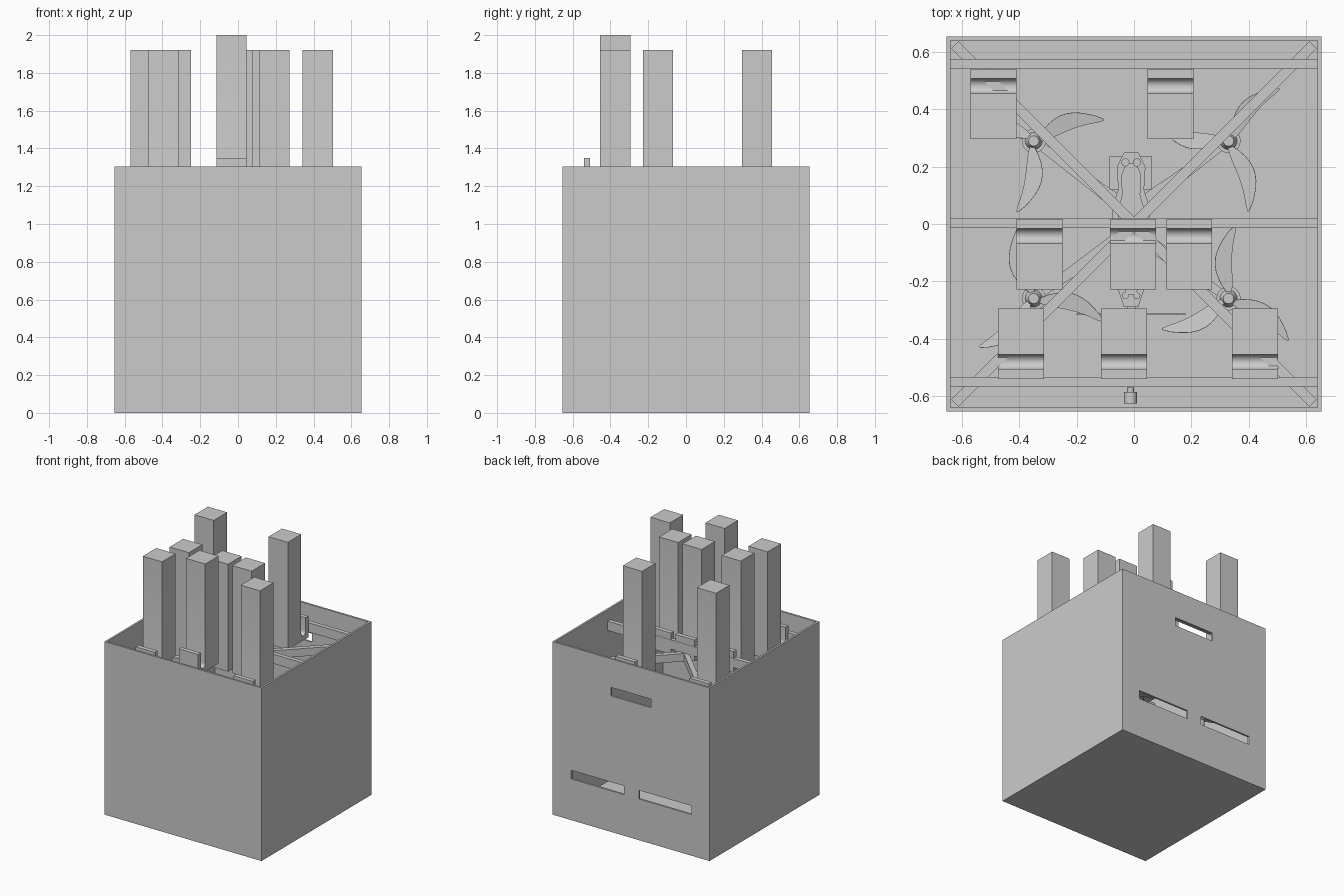
import bpy, bmesh
from math import sin, cos, pi, radians, atan2, hypot
from mathutils import Matrix, Vector

if "Cube" in bpy.data.objects:
    bpy.data.objects.remove(bpy.data.objects["Cube"], do_unlink=True)

GREY = (0.6, 0.6, 0.6, 1)
grey = bpy.data.materials.new("plain_grey")
grey.use_nodes = True
grey.diffuse_color = GREY
grey.node_tree.nodes["Principled BSDF"].inputs["Base Color"].default_value = GREY


def finish(bm, name, matrix=None, smooth=False):
    bmesh.ops.recalc_face_normals(bm, faces=bm.faces)
    mesh = bpy.data.meshes.new(name)
    bm.to_mesh(mesh)
    bm.free()
    mesh.materials.append(grey)
    ob = bpy.data.objects.new(name, mesh)
    if matrix:
        mesh.transform(matrix)
    bpy.context.collection.objects.link(ob)
    if smooth:
        bpy.ops.object.select_all(action='DESELECT')
        ob.select_set(True)
        bpy.context.view_layer.objects.active = ob
        bpy.ops.object.shade_smooth_by_angle(angle=radians(35))
    return ob


def box(name, lo, hi, matrix=None):
    bm = bmesh.new()
    bmesh.ops.create_cube(bm, size=1)
    for v in bm.verts:
        v.co = [l + (c + 0.5) * (h - l) for c, l, h in zip(v.co, lo, hi)]
    return finish(bm, name, matrix)


def extrude(name, points, depth, matrix=None, smooth=False):
    """Extrude an outline of 3D points along a vector."""
    bm = bmesh.new()
    face = bm.faces.new([bm.verts.new(p) for p in points])
    result = bmesh.ops.extrude_face_region(bm, geom=[face])
    moved = [g for g in result["geom"] if isinstance(g, bmesh.types.BMVert)]
    bmesh.ops.translate(bm, verts=moved, vec=depth)
    return finish(bm, name, matrix, smooth)


def cylinder(name, radius, depth, centre, turn=None, top=None):
    bm = bmesh.new()
    bmesh.ops.create_cone(bm, cap_ends=True, segments=24, radius1=radius,
                          radius2=radius if top is None else top, depth=depth)
    return finish(bm, name, Matrix.Translation(centre) @ (turn or Matrix()), True)


# Open crate: one outer block with the inside and three back slots cut away
W, INNER, RIM = 0.655, 0.64, 1.305
crate = box("crate", (-W, -W, 0), (W, W, RIM))
cutters = [box("inside_cutter", (-INNER, -INNER, 0.012), (INNER, INNER, RIM + 1)),
           box("upper_slot_cutter", (-0.168, 0.6, 1.025), (0.168, 0.7, 1.09)),
           box("lower_slot_cutter", (0.06, 0.6, 0.31), (0.5, 0.7, 0.376)),
           box("lower_slot_cutter", (-0.505, 0.6, 0.31), (-0.066, 0.7, 0.376))]
bpy.context.view_layer.objects.active = crate
for cutter in cutters:
    cutter.hide_render = True
    mod = crate.modifiers.new("cut", 'BOOLEAN')
    mod.operation, mod.solver, mod.object = 'DIFFERENCE', 'EXACT', cutter
    bpy.ops.object.modifier_apply(modifier=mod.name)
    bpy.data.objects.remove(cutter, do_unlink=True)

# Hanging rails across the crate and a diagonal brace below them
for name, y in (("front_rail", -0.568), ("middle_rail", -0.013), ("back_rail", 0.543)):
    box(name, (-INNER, y, 1.15), (INNER, y + 0.033, 1.22))
for side in (-1, 1):
    box("diagonal_brace", (-0.885, -0.018, 1.09), (0.885, 0.018, 1.149),
        Matrix.Rotation(side * pi / 4, 4, 'Z'))

# Square posts, each with an upturned hook at its foot
LOW, TOP, HOOK, SIZE = 1.11, 1.92, 1.27, 0.16


def post(x, y, facing, lift=0):
    """y is the face away from the hook; facing is the hook's y direction."""
    r, bed = 0.026, 1.17
    outline = [(0, LOW), (0, TOP), (SIZE, TOP)]
    outline += [(SIZE + r - r * cos(a * pi / 10), bed - r * sin(a * pi / 10))
                for a in range(11)]
    outline += [(SIZE + 2 * r, HOOK), (0.246, HOOK), (0.246, LOW)]
    extrude("hooked_post", [(x, y + facing * u, z + lift) for u, z in outline],
            (SIZE, 0, 0), smooth=True)


for x in (-0.57, 0.048):
    post(x, 0.296, 1)
for x in (-0.41, -0.083, 0.113):
    post(x, -0.228, 1)
for x, lift in ((-0.475, 0), (-0.115, 0.08), (0.342, 0)):
    post(x, -0.295, -1, lift)

# Drone body: tapered hull with raised canopy, battery block and nose
Z = 0.56
cx = -0.01
half = [(0.025, -0.29), (0.045, -0.23), (0.04, -0.15), (0.065, -0.06),
        (0.065, 0.06), (0.045, 0.12), (0.05, 0.2), (0.025, 0.25)]
hull = [(cx + x, y, Z - 0.03) for x, y in half]
hull += [(cx - x, y, Z - 0.03) for x, y in reversed(half)]
extrude("drone_hull", hull, (0, 0, 0.06))
canopy = [(cx + x * 0.7, y * 0.85, Z + 0.03) for x, y in half]
canopy += [(cx - x * 0.7, y * 0.85, Z + 0.03) for x, y in reversed(half)]
extrude("drone_canopy", canopy, (0, 0, 0.025))
box("drone_battery", (-0.085, 0.12, Z - 0.05), (0.062, 0.235, Z + 0.02))
for side in (-1, 1):
    cylinder("nose_lens", 0.014, 0.02, (cx + side * 0.02, 0.215, Z + 0.06))
    cylinder("tail_lens", 0.012, 0.02, (cx + side * 0.02, -0.25, Z + 0.04))

# Thin aerial at the tail
box("aerial", (-0.2, -0.318, Z), (0.18, -0.313, Z + 0.006))
box("aerial_mount", (-0.025, -0.32, Z - 0.01), (0.005, -0.28, Z + 0.015))

# Arms, motors and three-bladed propellers
blade = []
STEPS = 10
for edge in (1, -1):
    for i in range(STEPS + 1):
        t = (i if edge == 1 else STEPS - i) / STEPS
        width = 0.008 + 0.022 * sin(pi * min(1, t * 1.02) ** 0.8) if t < 1 else 0.003
        blade.append((0.02 + 0.235 * t, 0.03 * sin(pi * t) + edge * width, 0))

for x, y, spin in ((-0.35, 0.29, 17), (0.33, 0.29, 46), (0.33, -0.26, 85), (-0.35, -0.26, -18)):
    root = Vector((cx + (0.04 if x > 0 else -0.04), 0.07 if y > 0 else -0.05, Z))
    dx, dy = x - root.x, y - root.y
    frame = Matrix.Translation(root) @ Matrix.Rotation(atan2(dy, dx), 4, 'Z')
    length = hypot(dx, dy)
    arm = [(0, -0.026, -0.018), (length, -0.013, -0.018),
           (length, 0.013, -0.018), (0, 0.026, -0.018)]
    extrude("drone_arm", arm, (0, 0, 0.03), frame)
    cylinder("motor", 0.042, 0.06, (x, y, Z + 0.01))
    cylinder("propeller_hub", 0.03, 0.025, (x, y, Z + 0.055), top=0.018)
    for k in range(3):
        place = (Matrix.Translation((x, y, Z + 0.05))
                 @ Matrix.Rotation(radians(spin + 120 * k), 4, 'Z')
                 @ Matrix.Rotation(radians(8), 4, 'X'))
        extrude("propeller_blade", blade, (0, 0, 0.005), place)

# Small round fitting on the inside of the front wall
quarter = Matrix.Rotation(pi / 2, 4, 'X')
cylinder("fitting_body", 0.023, 0.04, (-0.012, -0.607, 1.1), quarter)
cylinder("fitting_tip", 0.012, 0.02, (-0.012, -0.58, 1.1), quarter)
